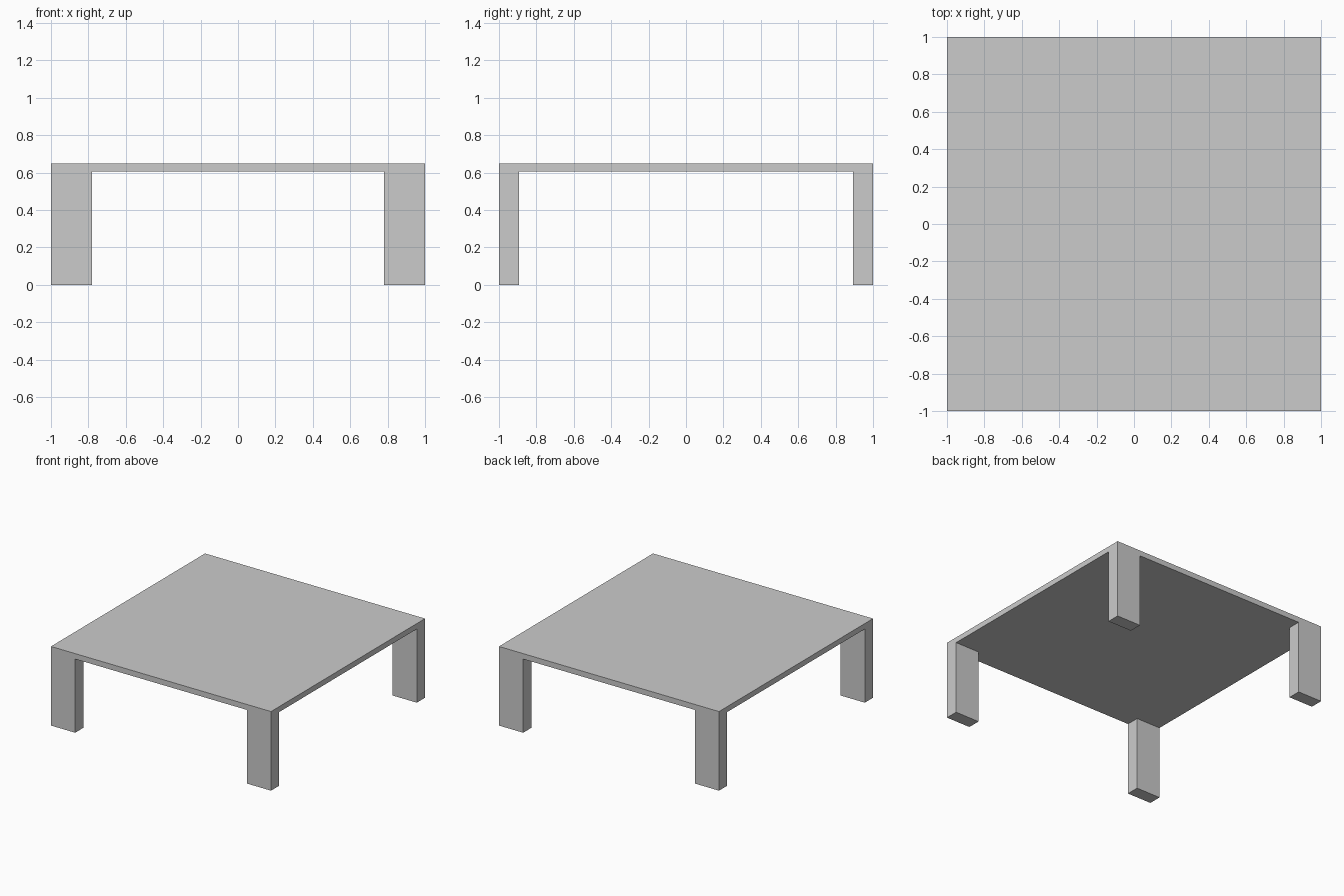
import bpy, bmesh

if "Cube" in bpy.data.objects:
    bpy.data.objects.remove(bpy.data.objects["Cube"])

TOP, UNDER = 0.65, 0.605        # tabletop upper and lower heights
LEG_X, LEG_Y = 0.22, 0.107      # leg cross-section

bm = bmesh.new()

# Tabletop: a slab cut along the inner sides of the legs
bmesh.ops.create_cube(bm, size=1)
for v in bm.verts:
    v.co = (v.co.x * 2, v.co.y * 2, TOP if v.co.z > 0 else UNDER)
for axis, inner in ((0, 1 - LEG_X), (1, 1 - LEG_Y)):
    for side in (-1, 1):
        point, normal = [0, 0, 0], [0, 0, 0]
        point[axis], normal[axis] = side * inner, 1
        bmesh.ops.bisect_plane(bm, geom=bm.verts[:] + bm.edges[:] + bm.faces[:],
                               plane_co=point, plane_no=normal)

# Legs: pull the four corner faces of the underside down to the floor
bm.normal_update()
corners = []
for f in bm.faces:
    c = f.calc_center_median()
    if f.normal.z < -0.5 and abs(c.x) > 1 - LEG_X and abs(c.y) > 1 - LEG_Y:
        corners.append(f)
for f in bmesh.ops.extrude_discrete_faces(bm, faces=corners)["faces"]:
    for v in f.verts:
        v.co.z = 0

# Merge the flat faces back together
bmesh.ops.remove_doubles(bm, verts=bm.verts, dist=1e-5)
bmesh.ops.dissolve_limit(bm, angle_limit=0.01, verts=bm.verts, edges=bm.edges)
bmesh.ops.recalc_face_normals(bm, faces=bm.faces)

mesh = bpy.data.meshes.new("table")
bm.to_mesh(mesh)
bm.free()
bpy.context.collection.objects.link(bpy.data.objects.new("table", mesh))
